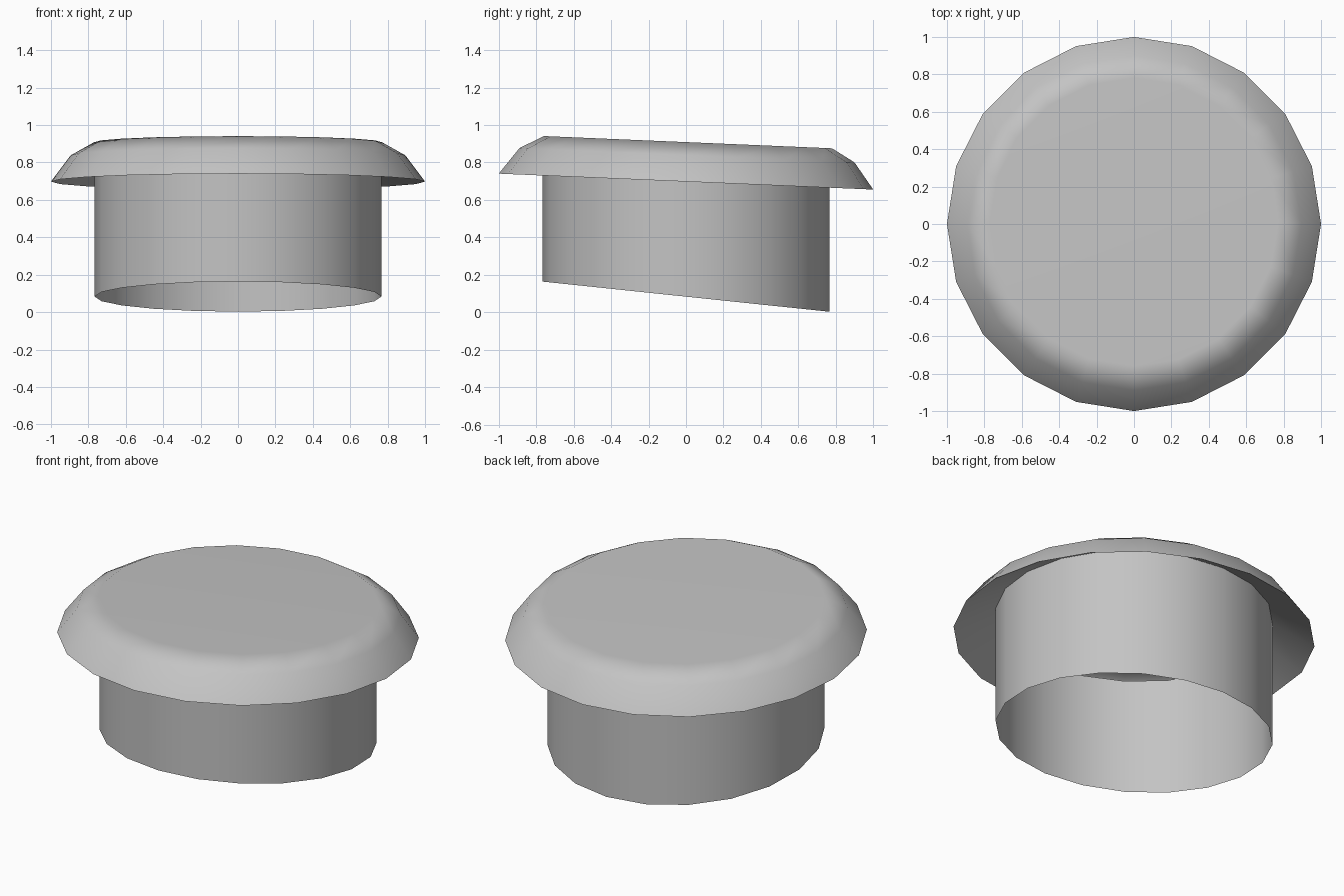
import bpy, bmesh, math

SIDES = 20
CAP_SLOPE = 0.0425    # the cap falls gently toward the back
BASE_SLOPE = 0.105    # the tube is cut at a steeper slant

default = bpy.data.objects.get("Cube")
if default:
    bpy.data.objects.remove(default, do_unlink=True)

grey = bpy.data.materials.new("warm_grey")
grey.use_nodes = True
colour = (0.55, 0.55, 0.55, 1)
grey.diffuse_color = colour
grey.node_tree.nodes["Principled BSDF"].inputs["Base Color"].default_value = colour


def ring(bm, radius, height, slope, shift=0.0):
    """Ring of vertices lying in a plane that falls toward +y."""
    verts = []
    for i in range(SIDES):
        a = math.tau * i / SIDES
        y = radius * math.sin(a)
        verts.append(bm.verts.new((radius * math.cos(a), y + shift, height - slope * y)))
    return verts


def bridge(bm, lower, upper):
    for i in range(SIDES):
        j = (i + 1) % SIDES
        bm.faces.new((lower[i], lower[j], upper[j], upper[i]))


def finish(bm, name):
    mesh = bpy.data.meshes.new(name)
    bm.to_mesh(mesh)
    bm.free()
    mesh.materials.append(grey)
    obj = bpy.data.objects.new(name, mesh)
    bpy.context.collection.objects.link(obj)
    bpy.ops.object.select_all(action="DESELECT")
    obj.select_set(True)
    bpy.context.view_layer.objects.active = obj
    bpy.ops.object.shade_smooth_by_angle(angle=math.radians(40))
    # Large flat faces keep their own normals
    weighted = obj.modifiers.new("weighted_normals", "WEIGHTED_NORMAL")
    weighted.keep_sharp = True


# Cap: sloped underside, flared rim, bevelled shoulder and flat lid
bm = bmesh.new()
collar = ring(bm, 0.767, 0.828, CAP_SLOPE)
rim = ring(bm, 1.0, 0.6975, CAP_SLOPE)
shoulder = ring(bm, 0.895, 0.838, CAP_SLOPE, 0.005)
lid = ring(bm, 0.77, 0.908, CAP_SLOPE, 0.01)
bridge(bm, collar, rim)
bridge(bm, rim, shoulder)
bridge(bm, shoulder, lid)
bm.faces.new(lid)
finish(bm, "cap")

# Tube: open below, slanted at the bottom, ending under the cap
bm = bmesh.new()
bridge(bm, ring(bm, 0.767, 0.083, BASE_SLOPE), ring(bm, 0.767, 0.828, CAP_SLOPE))
finish(bm, "tube")
